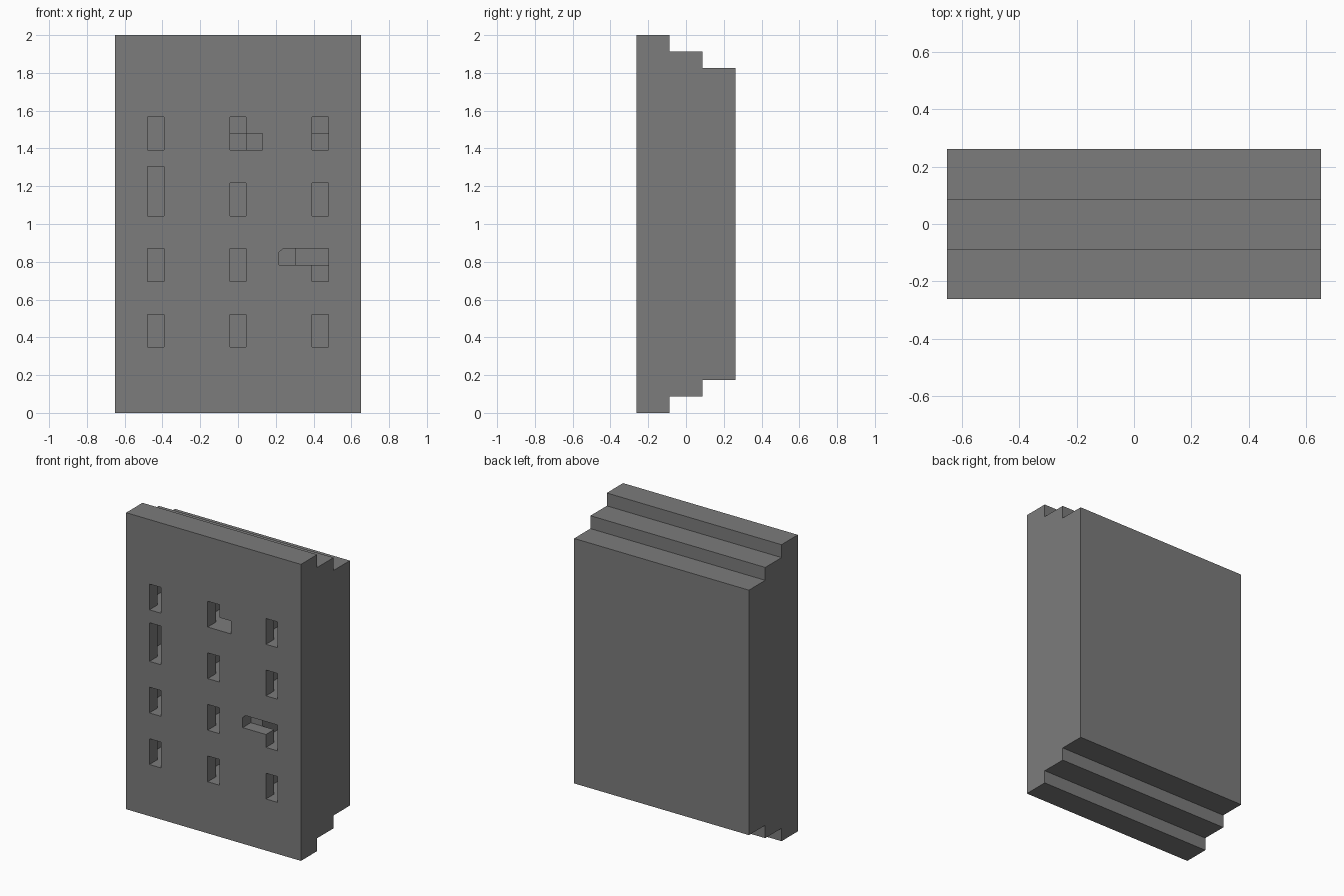
import bpy
import bmesh

cube = bpy.data.objects.get("Cube")
if cube:
    bpy.data.objects.remove(cube, do_unlink=True)

# The block sits on a grid of 15 x 6 x 23 units
U = 2 / 23
WIDTH, DEPTH, HEIGHT = 15, 6, 23

grey = bpy.data.materials.new("stone_grey")
grey.use_nodes = True
colour = (0.2, 0.2, 0.2, 1)
grey.diffuse_color = colour
grey.node_tree.nodes["Principled BSDF"].inputs["Base Color"].default_value = colour


def place(x, y, z):
    return ((x - WIDTH / 2) * U, (y - DEPTH / 2) * U, z * U)


def make_object(name, bm):
    bmesh.ops.recalc_face_normals(bm, faces=bm.faces)
    mesh = bpy.data.meshes.new(name)
    bm.to_mesh(mesh)
    bm.free()
    mesh.materials.append(grey)
    obj = bpy.data.objects.new(name, mesh)
    bpy.context.collection.objects.link(obj)
    return obj


def extrude_profile(name, profile, x0, x1):
    """Extrude a (y, z) outline along x, in grid units."""
    bm = bmesh.new()
    face = bm.faces.new([bm.verts.new(place(x0, y, z)) for y, z in profile])
    result = bmesh.ops.extrude_face_region(bm, geom=[face])
    verts = [v for v in result["geom"] if isinstance(v, bmesh.types.BMVert)]
    bmesh.ops.translate(bm, verts=verts, vec=((x1 - x0) * U, 0, 0))
    return make_object(name, bm)


def carve(target, x0, x1, y0, y1, z0, z1):
    """Cut a box-shaped pocket out of the target."""
    outline = [(y0, z0), (y1, z0), (y1, z1), (y0, z1)]
    cutter = extrude_profile("pocket_cutter", outline, x0, x1)
    cutter.hide_render = True
    mod = target.modifiers.new("pocket", "BOOLEAN")
    mod.operation = "DIFFERENCE"
    mod.solver = "EXACT"
    mod.object = cutter
    bpy.context.view_layer.objects.active = target
    bpy.ops.object.modifier_apply(modifier=mod.name)
    bpy.data.objects.remove(cutter, do_unlink=True)


# Block with stepped top and bottom
lower = []
for step in range(3):
    lower += [(2 * step, step), (2 * step + 2, step)]
upper = [(y, HEIGHT - z) for y, z in reversed(lower)]
block = extrude_profile("stepped_block", lower + upper, 0, WIDTH)


def window(x, z0, z1, depth=3):
    """Narrow opening, one unit thick, widening to one side behind the face."""
    carve(block, x, x + 1, -1, 1, z0, z1)
    carve(block, x - 1, x + 1, 1, depth, z0, z1)


# Plain windows in three columns
for x in (2, 7, 12):
    for z in (4, 8, 12):
        if (x, z) == (12, 8):
            continue
        window(x, z, z + (3 if (x, z) == (2, 12) else 2))
window(2, 16, 18)

# Windows with a ledge inside
for x, z in ((7, 16), (12, 16), (12, 8)):
    window(x, z, z + 1, 3)
    window(x, z + 1, z + 2, 4)

# Side notches of the two odd-shaped windows
carve(block, 8, 9, -1, 2, 16, 17)
carve(block, 10, 12, -1, 1, 9, 10)
